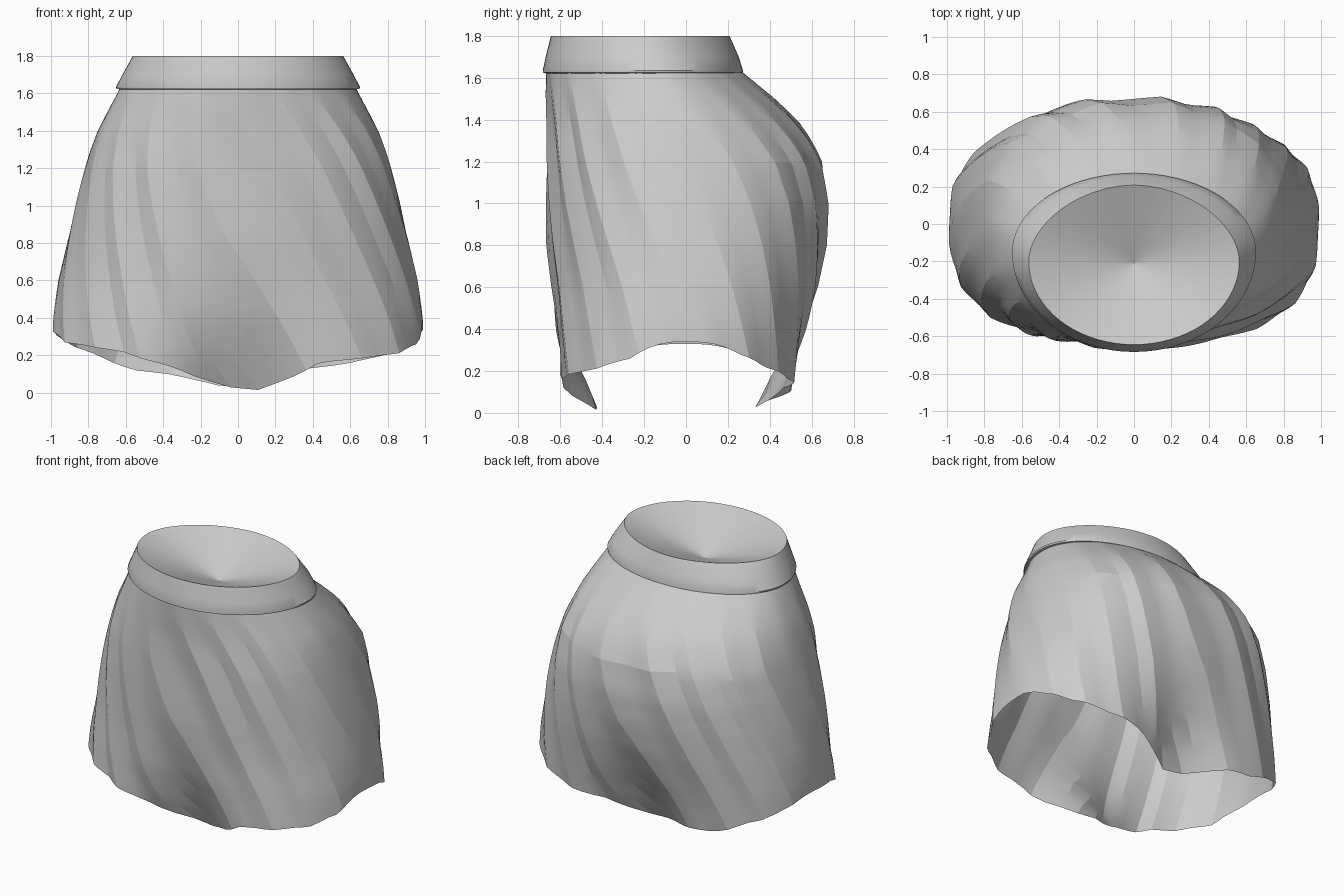
import bpy, math, random
from math import sin, cos, pi, radians

if "Cube" in bpy.data.objects:
    bpy.data.objects.remove(bpy.data.objects["Cube"])

random.seed(4)

cloth = bpy.data.materials.new("light_grey_cloth")
cloth.diffuse_color = (0.6, 0.6, 0.6, 1)
cloth.use_nodes = True
cloth.node_tree.nodes["Principled BSDF"].inputs["Base Color"].default_value = cloth.diffuse_color


def interp(table, v, k=1):
    """Linear lookup of column k in rows sorted by rising first value."""
    if v <= table[0][0]:
        return table[0][k]
    for lo, hi in zip(table, table[1:]):
        if v <= hi[0]:
            return lo[k] + (hi[k] - lo[k]) * (v - lo[0]) / (hi[0] - lo[0])
    return table[-1][k]


def oval(t, a, front, back, cy, n=2.0, n_back=None):
    """Point on an oval with separate front and back depth and squareness."""
    c, s = cos(t), sin(t)
    if s > 0 and n_back:
        n = n_back
    x = a * math.copysign(abs(c) ** (2 / n), c)
    depth = back - cy if s > 0 else cy - front
    return x, cy + depth * math.copysign(abs(s) ** (2 / n), s)


def loft(name, rings, angle, apex=None):
    """Skin closed rings from bottom to top; optionally fan the last ring to a point."""
    n = len(rings[0])
    verts = [p for r in rings for p in r]
    faces = [(i * n + j, i * n + (j + 1) % n, (i + 1) * n + (j + 1) % n, (i + 1) * n + j)
             for i in range(len(rings) - 1) for j in range(n)]
    if apex:
        verts.append(apex)
        base = (len(rings) - 1) * n
        faces += [(base + j, base + (j + 1) % n, len(verts) - 1) for j in range(n)]
    me = bpy.data.meshes.new(name)
    me.from_pydata(verts, [], faces)
    me.materials.append(cloth)
    ob = bpy.data.objects.new(name, me)
    bpy.context.collection.objects.link(ob)
    if angle:
        bpy.ops.object.select_all(action='DESELECT')
        ob.select_set(True)
        bpy.context.view_layer.objects.active = ob
        bpy.ops.object.shade_smooth_by_angle(angle=radians(angle))
    return ob


# Skirt outline: height, half width, front y, back y, centre y, squareness, centre dip
BODY = [(0.0, .997, -.645, .55, 0, 2.6, .24), (.2, .997, -.65, .57, 0, 2.6, .14),
        (.4, .985, -.65, .60, 0, 2.5, .06), (.6, .957, -.65, .637, 0, 2.4, .02),
        (.8, .915, -.655, .66, -.01, 2.4, 0), (1.0, .868, -.66, .673, -.03, 2.4, 0),
        (1.2, .815, -.66, .645, -.05, 2.4, 0), (1.3, .785, -.66, .595, -.07, 2.3, 0),
        (1.4, .75, -.66, .525, -.09, 2.2, 0), (1.5, .70, -.665, .42, -.11, 2.1, 0),
        (1.63, .63, -.668, .265, -.15, 2.0, 0)]

# Wavy hem height across the width, front and back
HEM_FRONT = [(-1, .33), (-.93, .27), (-.62, .22), (-.35, .14), (-.2, .08), (.06, 0),
             (.25, .07), (.42, .16), (.62, .18), (.85, .21), (.96, .26), (1, .34)]
HEM_BACK = [(-1, .33), (-.93, .27), (-.7, .18), (-.55, .12), (-.35, .10), (0, .015),
            (.3, .12), (.6, .16), (.85, .22), (.95, .28), (1, .34)]

# Pleated skirt: zigzag pleats swirling down, flat-sided
PLEATS, ROWS, TWIST, TOP = 18, 24, 0.65, 1.63
WAVE = (-.5, 0, .5, .1, -.3)              # long rise, shorter fall
STEPS = len(WAVE)
strength = [random.uniform(.7, 1.3) for _ in range(PLEATS)]
rings = []
for r in range(ROWS + 1):
    s = 1 - r / ROWS                      # 1 at hem, 0 at waist
    ring = []
    for j in range(PLEATS * STEPS):
        t0 = 2 * pi * j / (PLEATS * STEPS)
        te = t0 + TWIST
        hem = interp(HEM_FRONT if sin(te) < 0 else HEM_BACK,
                     math.copysign(abs(cos(te)) ** .8, cos(te)))
        z = TOP + (hem - TOP) * s
        a, front, back, cy, sq, dip = (interp(BODY, z, k) for k in range(1, 7))
        t = t0 + TWIST * s
        x, y = oval(t, a, front, back, cy, sq)
        y -= math.copysign(dip * math.exp(-(x / .33) ** 2), sin(t)) * min(1, abs(sin(t)) * 2)
        # pleats fade at the hips and towards the waist
        amp = .032 * strength[j // STEPS] * min(1, .1 + s * 3.5)
        amp *= WAVE[j % STEPS] * (.2 + .8 * abs(sin(t)) ** 1.5)
        d = math.hypot(x, y - cy)
        ring.append((x + x / d * amp, y + (y - cy) / d * amp, z))
    rings.append(ring)
loft("pleated_skirt", rings, 13)

# Waistband with a small turned-under lip, and the sunken cone inside its rim
BAND = [(1.62, .625, -.662, .262, -.15), (1.625, .65, -.683, .272, -.15),
        (1.635, .652, -.684, .272, -.15), (1.70, .618, -.670, .252, -.165),
        (1.80, .563, -.645, .208, -.20, 2.0, 1.85)]
SIDES = 72


def band_ring(z, *shape):
    return [(*oval(2 * pi * j / SIDES, *shape), z) for j in range(SIDES)]


loft("waistband", [band_ring(*row) for row in BAND], 35)
loft("waist_cap", [band_ring(*BAND[-1])], 0, apex=(0, -.21, 1.62))
